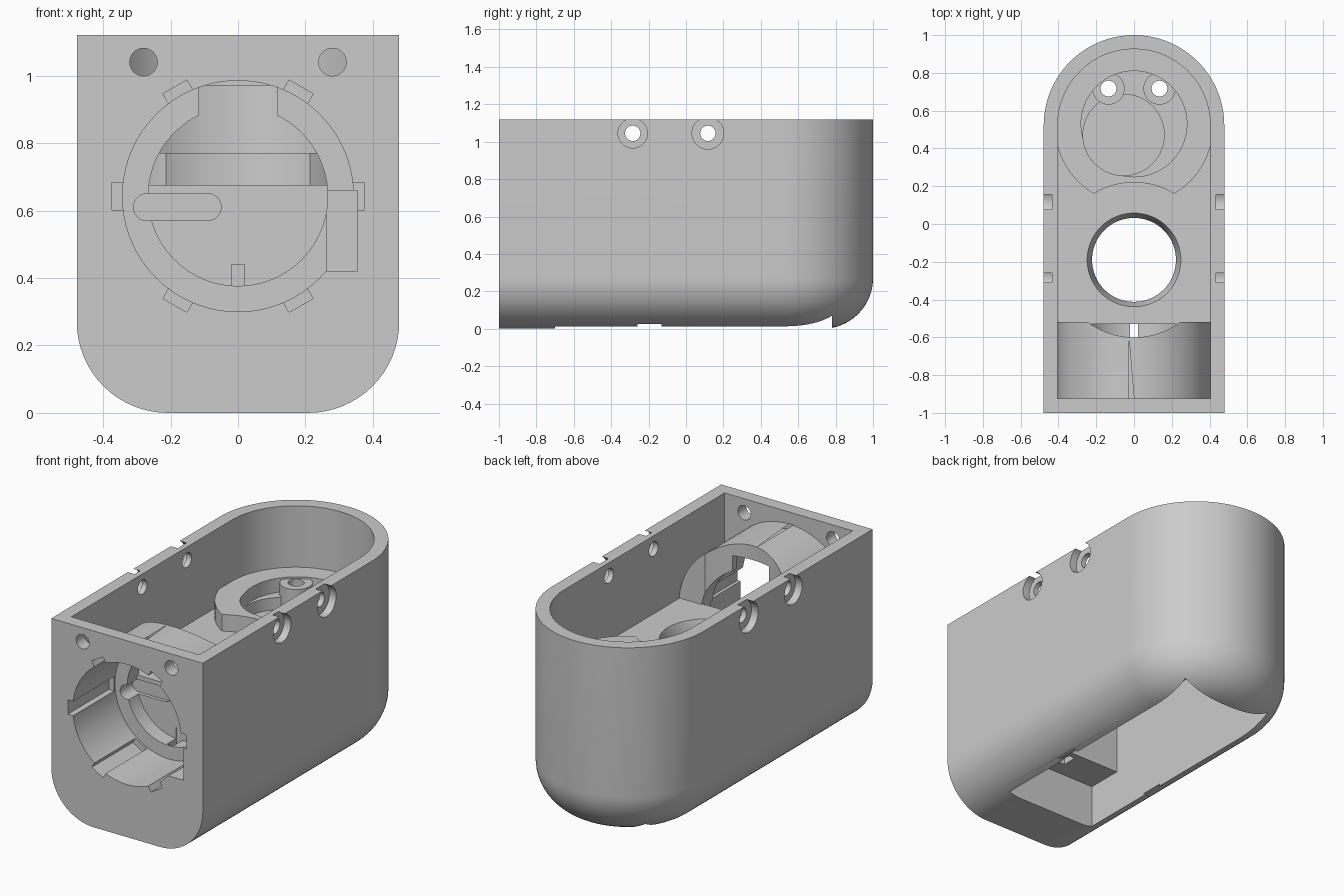
import bpy, bmesh, math
from math import sin, cos, pi, radians

if "Cube" in bpy.data.objects:
    bpy.data.objects.remove(bpy.data.objects["Cube"])

AXLE = 0.6425          # height of the front bore centre
FLOOR = 0.675          # height of the inner floor


def to_object(bm, name):
    bmesh.ops.recalc_face_normals(bm, faces=bm.faces)
    me = bpy.data.meshes.new(name)
    bm.to_mesh(me)
    bm.free()
    ob = bpy.data.objects.new(name, me)
    bpy.context.collection.objects.link(ob)
    return ob


def loft(rings, name):
    bm = bmesh.new()
    rows = [[bm.verts.new(p) for p in ring] for ring in rings]
    n = len(rows[0])
    for lo, hi in zip(rows, rows[1:]):
        for i in range(n):
            j = (i + 1) % n
            bm.faces.new((lo[i], lo[j], hi[j], hi[i]))
    bm.faces.new(rows[0])
    bm.faces.new(rows[-1])
    return to_object(bm, name)


def prism(pts, axis, a, b, name="cutter"):
    place = {'x': lambda u, v, t: (t, u, v),
             'y': lambda u, v, t: (u, t, v),
             'z': lambda u, v, t: (u, v, t)}[axis]
    return loft([[place(u, v, t) for u, v in pts] for t in (a, b)], name)


def circle(u, v, r, n=96):
    return [(u + r * cos(2 * pi * i / n), v + r * sin(2 * pi * i / n)) for i in range(n)]


def box(x0, x1, y0, y1, z0, z1):
    return prism([(x0, y0), (x1, y0), (x1, y1), (x0, y1)], 'z', z0, z1)


def combine(ob, other, op='DIFFERENCE'):
    m = ob.modifiers.new("boolean", 'BOOLEAN')
    m.operation, m.solver, m.object = op, 'EXACT', other
    bpy.context.view_layer.objects.active = ob
    bpy.ops.object.modifier_apply(modifier=m.name)
    bpy.data.objects.remove(other)


def outline(w, front, n=64):
    """Flat front, straight sides, half-round back."""
    return [(-w, front), (w, front)] + [
        (w * cos(pi * i / n), 0.522 + w * sin(pi * i / n)) for i in range(n + 1)]


# Outer shell with rounded bottom edge
R, W = 0.27, 0.478
rings = []
for i in range(17):
    t = i / 16 * pi / 2
    rings.append([(x, y, R * (1 - cos(t))) for x, y in outline(W - R * (1 - sin(t)), -1)])
rings.append([(x, y, 1.12) for x, y in outline(W, -1)])
body = loft(rings, "housing_body")

# Open room above the floor
combine(body, prism(outline(0.404, -0.925), 'z', FLOOR, 1.3))

# Front barrel and rear boss, both trimmed by a round clearance
barrel = prism(circle(0, AXLE, 0.409), 'y', -0.96, -0.52, "barrel")
boss = prism(circle(0, 0.522, 0.42), 'z', 0.61, 0.77, "boss")
for part in (barrel, boss):
    combine(part, prism(circle(0, -0.19, 0.41), 'z', -0.2, 1.5))
    combine(body, part, 'UNION')

# Front bore, its flange recess, and the opening into the room
combine(body, prism(circle(0, AXLE, 0.3425), 'y', -1.1, -0.62))
combine(body, prism(circle(0, AXLE, 0.266), 'y', -0.7, -0.53))
a0 = math.asin((FLOOR + 0.0005 - AXLE) / 0.266)
arc = [(0.266 * cos(a0 + (pi - 2 * a0) * i / 48),
        AXLE + 0.266 * sin(a0 + (pi - 2 * a0) * i / 48)) for i in range(49)]
combine(body, prism(arc, 'y', -0.7, -0.45))
combine(body, box(-0.115, 0.115, -0.7, -0.45, 0.8, 0.97))

# Six key grooves around the bore
for deg in range(0, 360, 60):
    c, s = cos(radians(deg)), sin(radians(deg))
    pts = [(r * c - w * s, AXLE + r * s + w * c)
           for r, w in ((0.3, -0.041), (0.374, -0.041), (0.374, 0.041), (0.3, 0.041))]
    combine(body, prism(pts, 'y', -1.1, -0.63))

# Side pocket and rounded wire slot in the bore
combine(body, box(0.262, 0.355, -1.1, -0.6, 0.42, 0.66))
slot = [(x + 0.04 * cos(q), 0.61 + 0.04 * sin(q)) for x, start in ((-0.09, -pi / 2), (-0.27, pi / 2))
        for q in [start + pi * i / 12 for i in range(13)]]
combine(body, prism(slot, 'y', -0.75, -0.51))

# Compartment open at the bottom, with lower step towards the front
combine(body, box(-0.29, 0.29, -0.49, 0.78, -0.1, 0.58))
combine(body, box(-0.29, 0.29, -0.7, -0.48, -0.1, 0.26))
combine(body, box(-0.35, 0.35, -0.26, -0.13, -0.1, 0.025))
combine(body, box(-0.02, 0.02, -0.61, -0.525, 0.2, 0.44))

# Tapered floor opening
combine(body, loft([[(x, y, z) for x, y in circle(0, -0.19, r)]
                    for r, z in ((0.222, 0.5), (0.222, 0.6), (0.248, FLOOR), (0.248, 0.72))], "cutter"))

# Stepped round pocket in the boss, with two screw posts
combine(body, prism(circle(0, 0.53, 0.28), 'z', 0.69, 0.9))
combine(body, prism(circle(-0.055, 0.472, 0.215), 'z', 0.62, 0.9))
for x in (-0.135, 0.135):
    combine(body, prism(circle(x, 0.717, 0.085, 48), 'z', 0.6, 0.76), 'UNION')
    combine(body, prism(circle(x, 0.717, 0.042, 32), 'z', 0.5, 0.9))

# Front screw holes
for x in (-0.28, 0.28):
    combine(body, prism(circle(x, 1.04, 0.041, 48), 'y', -1.1, -0.85))

# Side screw holes, countersunk from both sides
for y, r in ((-0.285, 0.079), (0.117, 0.085)):
    combine(body, prism(circle(y, 1.045, 0.041, 48), 'x', -0.6, 0.6))
    for s in (-1, 1):
        combine(body, prism(circle(y, 1.045, r, 48), 'x', s * 0.435, s * 0.6))

# Smooth curved faces, keep edges sharp
bpy.ops.object.select_all(action='DESELECT')
body.select_set(True)
bpy.context.view_layer.objects.active = body
bpy.ops.object.shade_smooth_by_angle(angle=radians(30))
